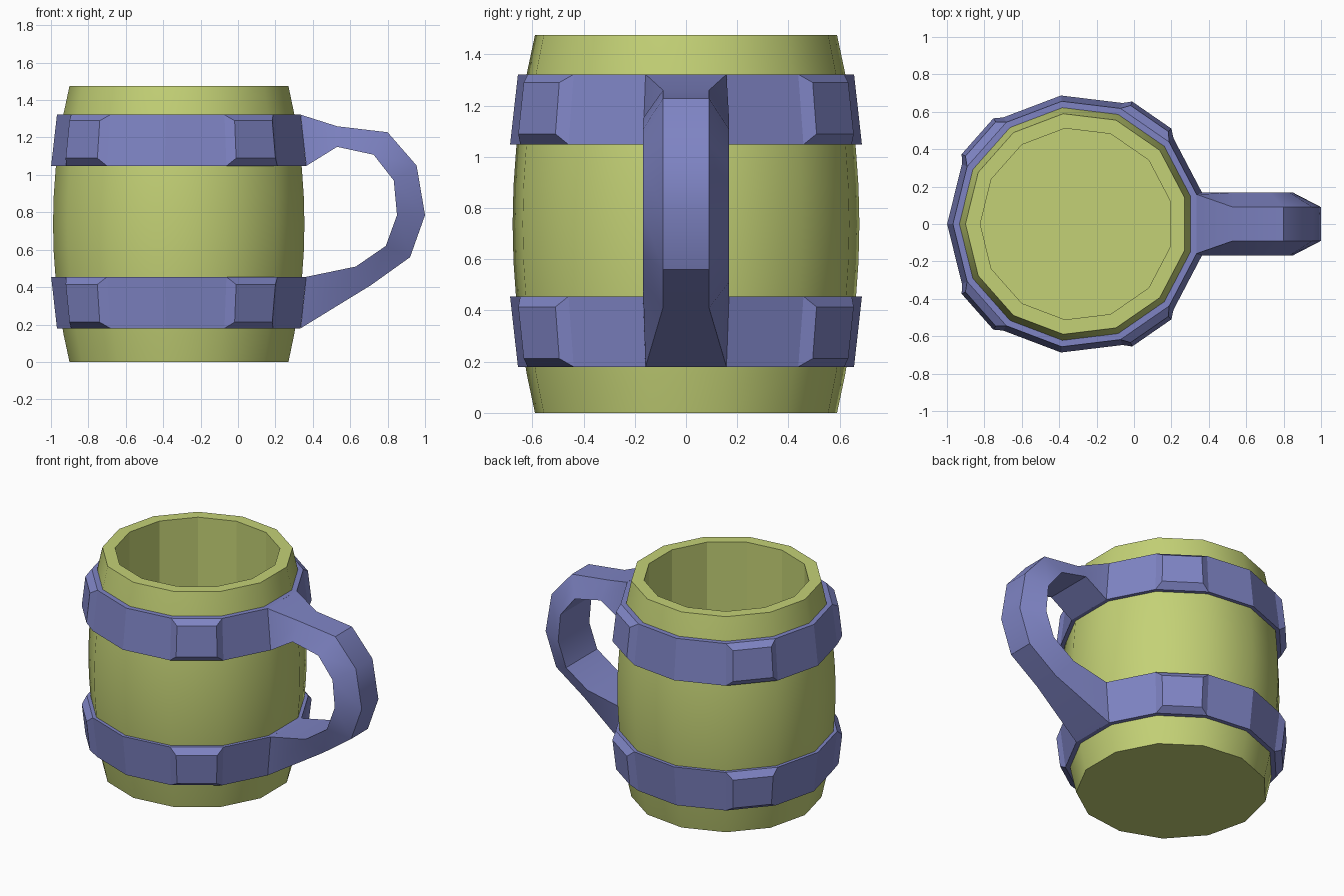
import bpy, bmesh, math
from mathutils import Vector

cube = bpy.data.objects.get("Cube")
if cube:
    bpy.data.objects.remove(cube, do_unlink=True)

SIDES = 13
CX = -0.307          # barrel axis
H = 1.475            # barrel height


def material(name, rgb):
    m = bpy.data.materials.new(name)
    m.use_nodes = True
    m.diffuse_color = (*rgb, 1)
    m.node_tree.nodes["Principled BSDF"].inputs["Base Color"].default_value = (*rgb, 1)
    return m


green = material("olive green", (0.55, 0.64, 0.18))
blue = material("slate blue", (0.21, 0.23, 0.55))


def finish(bm, name, mat):
    mesh = bpy.data.meshes.new(name)
    bm.to_mesh(mesh)
    bm.free()
    mesh.materials.append(mat)
    obj = bpy.data.objects.new(name, mesh)
    bpy.context.collection.objects.link(obj)
    return obj


def ring(bm, r, z):
    # One corner points to -x, so a flat side faces the handle
    verts = []
    for i in range(SIDES):
        a = math.pi + i * math.tau / SIDES
        verts.append(bm.verts.new((CX + r * math.cos(a), r * math.sin(a), z)))
    return verts


def bridge(bm, a, b):
    n = len(a)
    return [bm.faces.new((a[i], a[(i + 1) % n], b[(i + 1) % n], b[i])) for i in range(n)]


# Barrel: bulging outside, flat rim, straight inner wall and floor
bm = bmesh.new()
STEPS = 10
outer = []
for k in range(STEPS + 1):
    u = 2 * k / STEPS - 1
    outer.append(ring(bm, 0.594 + 0.088 * (1 - u * u), H * k / STEPS))
for low, high in zip(outer, outer[1:]):
    for f in bridge(bm, low, high):
        f.smooth = True
lip = ring(bm, 0.515, H)
floor = ring(bm, 0.515, 0.1)
bridge(bm, outer[-1], lip)
bridge(bm, lip, floor)
bm.faces.new(floor)
bm.faces.new(outer[0])
bmesh.ops.recalc_face_normals(bm, faces=bm.faces)
finish(bm, "barrel", green)


# Bands with raised plates on four sides
def band(name, z0, r0, z1, r1):
    bm = bmesh.new()
    loops = [ring(bm, r0, z0), ring(bm, r1, z1), ring(bm, 0.60, z1), ring(bm, 0.60, z0)]
    sides = [bridge(bm, loops[i], loops[(i + 1) % 4]) for i in range(4)]
    bmesh.ops.recalc_face_normals(bm, faces=bm.faces)
    plates = [sides[0][i] for i in (1, 4, 8, 11)]
    bmesh.ops.inset_individual(bm, faces=plates, thickness=0.037, depth=0.04,
                               use_even_offset=True)
    finish(bm, name, blue)


band("upper_band", 1.048, 0.692, 1.322, 0.661)
band("lower_band", 0.18, 0.661, 0.455, 0.692)

# Handle: stations of outer (x, z), inner (x, z), outer half width
stations = [
    ((0.335, 1.322), (0.365, 1.048), 0.158),
    ((0.53, 1.26), (0.53, 1.15), 0.09),
    ((0.80, 1.228), (0.725, 1.108), 0.09),
    ((0.955, 1.05), (0.833, 0.97), 0.09),
    ((1.0, 0.785), (0.85, 0.785), 0.09),
    ((0.92, 0.56), (0.79, 0.62), 0.09),
    ((0.71, 0.41), (0.63, 0.51), 0.09),
    ((0.335, 0.18), (0.365, 0.455), 0.158),
]
bm = bmesh.new()
sections = []
for (xo, zo), (xi, zi), w in stations:
    v = 0.168
    sections.append([bm.verts.new(p) for p in
                     ((xo, -w, zo), (xo, w, zo), (xi, v, zi), (xi, -v, zi))])
for a, b in zip(sections, sections[1:]):
    bridge(bm, a, b)
bmesh.ops.recalc_face_normals(bm, faces=bm.faces)
# Open tube: make sure the outermost faces point away from the barrel
far = max(bm.faces, key=lambda f: f.calc_center_median().x)
if far.normal.dot(Vector((1, 0, 0))) < 0:
    bmesh.ops.reverse_faces(bm, faces=bm.faces)
handle = finish(bm, "handle", blue)
bpy.ops.object.select_all(action="DESELECT")
handle.select_set(True)
bpy.context.view_layer.objects.active = handle
bpy.ops.object.shade_smooth_by_angle(angle=math.radians(32))
